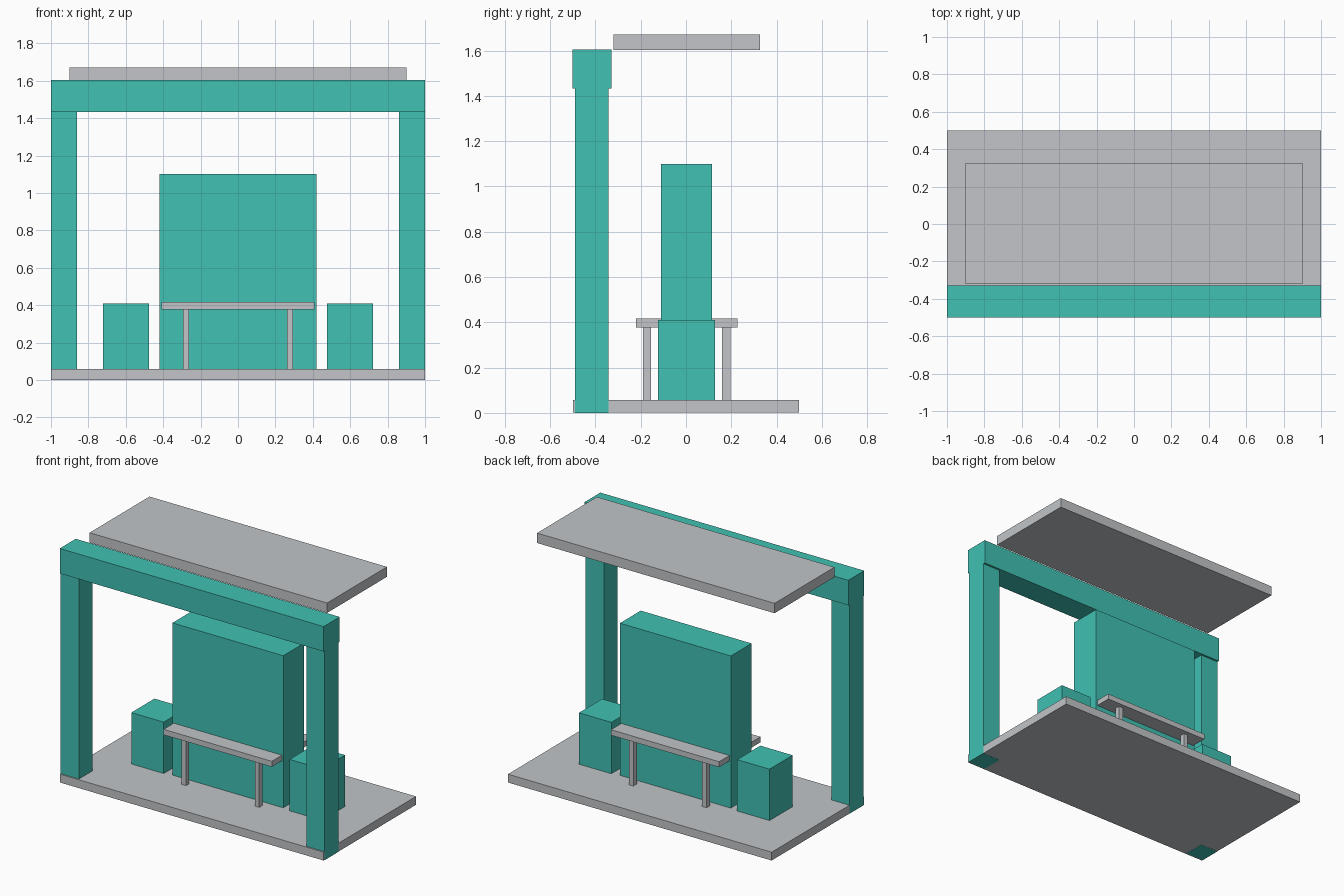
import bpy

if "Cube" in bpy.data.objects:
    bpy.data.objects.remove(bpy.data.objects["Cube"])


def material(name, rgb):
    m = bpy.data.materials.new(name)
    m.diffuse_color = (*rgb, 1)
    m.use_nodes = True
    m.node_tree.nodes["Principled BSDF"].inputs["Base Color"].default_value = m.diffuse_color
    return m


teal = material("teal", (0.052, 0.533, 0.451))
grey = material("light grey", (0.539, 0.558, 0.578))


def box(name, x, y, z, mat):
    """Box spanning the given (low, high) ranges."""
    spans = (x, y, z)
    bpy.ops.mesh.primitive_cube_add(size=1, location=[(a + b) / 2 for a, b in spans])
    o = bpy.context.object
    o.name = name
    o.scale = [b - a for a, b in spans]
    bpy.ops.object.transform_apply(location=False, rotation=False, scale=True)
    o.data.materials.append(mat)
    return o


def pair(name, x, y, z, mat):
    """Box and its mirror image across x = 0."""
    box("right_" + name, x, y, z, mat)
    box("left_" + name, (-x[1], -x[0]), y, z, mat)


# Ground slab and floating roof slab
box("base_slab", (-0.999, 0.999), (-0.5, 0.5), (0.0008, 0.058), grey)
box("roof_slab", (-0.9, 0.9), (-0.321, 0.327), (1.602, 1.67), grey)

# Front gateway: posts run through the slab to the ground
pair("post", (0.862, 1.0), (-0.491, -0.342), (0, 1.433), teal)
box("beam", (-1, 1), (-0.501, -0.328), (1.433, 1.604), teal)

# Central panel and side blocks
box("panel", (-0.42, 0.42), (-0.11, 0.115), (0.058, 1.1), teal)
pair("block", (0.477, 0.722), (-0.123, 0.127), (0.058, 0.41), teal)

# Bench shelf passing through the panel, on four legs
box("bench_top", (-0.41, 0.41), (-0.22, 0.227), (0.378, 0.416), grey)
for side, y in (("front", (-0.19, -0.155)), ("back", (0.16, 0.197))):
    pair(side + "_bench_leg", (0.261, 0.294), y, (0.058, 0.378), grey)
